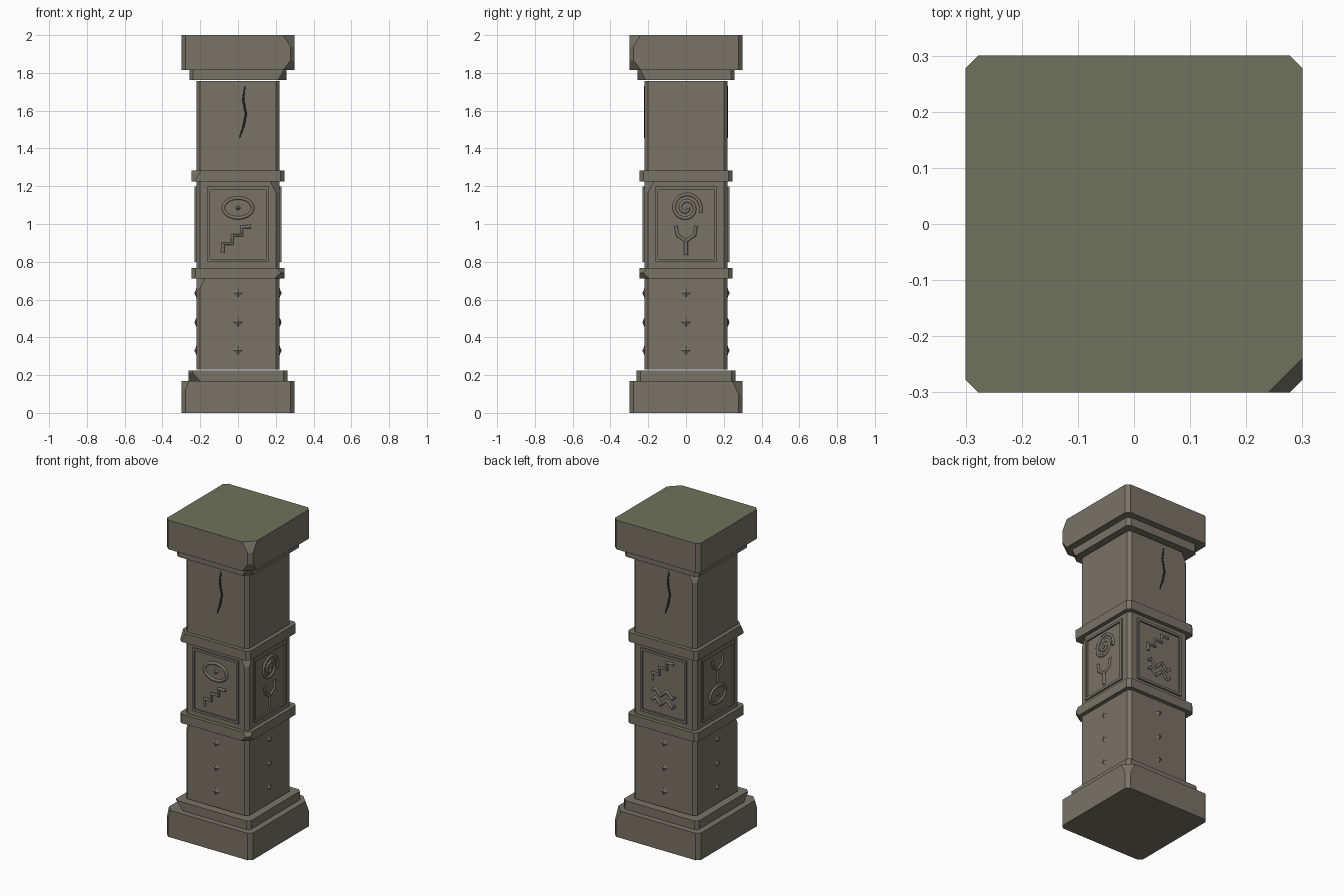
import bpy, bmesh, math
from mathutils import Vector, Matrix

if "Cube" in bpy.data.objects:
    bpy.data.objects.remove(bpy.data.objects["Cube"])


def material(name, col):
    m = bpy.data.materials.new(name)
    m.diffuse_color = (*col, 1)
    m.use_nodes = True
    m.node_tree.nodes["Principled BSDF"].inputs["Base Color"].default_value = m.diffuse_color
    return m


STONE = material("stone", (0.19, 0.172, 0.135))
MOSS = material("mossy_stone", (0.155, 0.17, 0.10))
DARK = material("crack_dark", (0.012, 0.011, 0.01))
S = 0.22  # shaft half width


def finish(name, bm, mats):
    bmesh.ops.recalc_face_normals(bm, faces=bm.faces)
    me = bpy.data.meshes.new(name)
    bm.to_mesh(me)
    bm.free()
    for m in mats:
        me.materials.append(m)
    ob = bpy.data.objects.new(name, me)
    bpy.context.collection.objects.link(ob)
    return ob


def block(name, h, z0, z1, c=0.02, chips=(), mossy=False):
    """Square block with chamfered upright corners; chips = (sx, sy, top, reach, depth)."""
    bm = bmesh.new()
    q = h - c
    ring = [(q, -h), (h, -q), (h, q), (q, h), (-q, h), (-h, q), (-h, -q), (-q, -h)]
    base = bm.faces.new([bm.verts.new((x, y, z0)) for x, y in ring])
    up = bmesh.ops.extrude_face_region(bm, geom=[base])["geom"]
    for v in up:
        if isinstance(v, bmesh.types.BMVert):
            v.co.z = z1
    if len(bm.faces) < 10:
        bm.faces.new([v for v in sorted(bm.verts, key=lambda v: v.co.z)[:8]])
    bmesh.ops.recalc_face_normals(bm, faces=bm.faces)
    for sx, sy, top, reach, depth in chips:
        k = (reach - c) / depth * (1 if top else -1)
        p = Vector((sx * (h - reach), sy * h, z1 if top else z0))
        cut = bmesh.ops.bisect_plane(bm, geom=bm.verts[:] + bm.edges[:] + bm.faces[:],
                                     plane_co=p, plane_no=(sx, sy, k), clear_outer=True)
        edges = [e for e in cut["geom_cut"] if isinstance(e, bmesh.types.BMEdge)]
        bmesh.ops.edgenet_fill(bm, edges=edges)
    bmesh.ops.recalc_face_normals(bm, faces=bm.faces)
    if mossy:
        for f in bm.faces:
            if f.normal.z > 0.9:
                f.material_index = 1
    return finish(name, bm, (STONE, MOSS))


def on_face(ob, k):
    """Turn a front-face part to side k: 0 front, 1 right, 2 back, 3 left."""
    ob.matrix_world = Matrix.Rotation(k * math.pi / 2, 4, 'Z') @ ob.matrix_world
    return ob


def tube(name, k, lines, r=0.01, closed=False, mat=STONE, flat=1.0, taper=False):
    """Raised line carved on the shaft face, points given as (x, z)."""
    cu = bpy.data.curves.new(name, 'CURVE')
    cu.dimensions = '3D'
    cu.bevel_depth, cu.bevel_resolution, cu.use_fill_caps = r, 1, True
    for pts in lines:
        sp = cu.splines.new('POLY')
        sp.points.add(len(pts) - 1)
        for i, (x, z) in enumerate(pts):
            sp.points[i].co = (x, 0, z, 1)
            if taper:
                sp.points[i].radius = 0.5 if i in (0, len(pts) - 1) else 1
        sp.use_cyclic_u = closed
    cu.materials.append(mat)
    ob = bpy.data.objects.new(name, cu)
    bpy.context.collection.objects.link(ob)
    ob.matrix_world = Matrix.Translation((0, -S, 0)) @ Matrix.Diagonal((1, flat, 1, 1))
    on_face(ob, k)
    bpy.ops.object.select_all(action='DESELECT')
    ob.select_set(True)
    bpy.context.view_layer.objects.active = ob
    bpy.ops.object.convert(target='MESH')


def stud(name, k, x, z, r, height):
    bm = bmesh.new()
    rim = [bm.verts.new((x + dx * r, -S + 0.002, z + dz * r)) for dx, dz in ((1, 0), (0, 1), (-1, 0), (0, -1))]
    tip = bm.verts.new((x, -S - height, z))
    bm.faces.new(rim)
    for i in range(4):
        bm.faces.new((rim[i], rim[(i + 1) % 4], tip))
    on_face(finish(name, bm, (STONE,)), k)


def frame(name, k, w, z0, z1, t, height):
    bm = bmesh.new()
    zc, zh = (z0 + z1) / 2, z1 - z0
    bars = [(0, z0 + t / 2, 2 * w, t), (0, z1 - t / 2, 2 * w, t),
            (-w + t / 2, zc, t, zh - 2 * t), (w - t / 2, zc, t, zh - 2 * t)]
    for x, z, sx, sz in bars:
        bmesh.ops.create_cube(bm, size=1, matrix=Matrix.Translation((x, -S, z))
                              @ Matrix.Diagonal((sx, 2 * height, sz, 1)))
    on_face(finish(name, bm, (STONE,)), k)


# glyphs, each centred on height z
def eye(k, z):
    pts = [(0.078 * math.cos(a), z + 0.053 * math.sin(a))
           for a in (i * math.tau / 20 for i in range(20))]
    tube("eye_glyph", k, [pts], closed=True)
    stud("eye_pupil", k, 0, z, 0.018, 0.012)


def stairs(k, z):
    pts = [(-0.08, -0.07), (-0.08, -0.025), (-0.03, -0.025), (-0.03, 0.02),
           (0.02, 0.02), (0.02, 0.065), (0.07, 0.065)]
    tube("stair_glyph", k, [[(x, z + dz) for x, dz in pts]])


def spiral(k, z):
    pts = []
    for i in range(33):
        t = i / 32
        a, r = -t * 2.05 * math.tau, 0.012 + 0.07 * t
        pts.append((r * math.cos(a), z + r * math.sin(a)))
    tube("spiral_glyph", k, [pts])


def fork(k, z):
    arms = [[(0, z - 0.01), (s * 0.045, z + 0.02), (s * 0.054, z + 0.07)] for s in (-1, 1)]
    tube("fork_glyph", k, [[(0, z - 0.085), (0, z - 0.005)]] + arms)


def waves(k, z):
    rows = [[(-0.08 + 0.02 * i, z + dz + 0.02 * math.sin(i * math.pi / 2)) for i in range(9)]
            for dz in (0.028, -0.028)]
    tube("wave_glyph", k, rows)


# stacked blocks
block("plinth", 0.3, 0, 0.17, 0.022, [(1, 1, True, 0.055, 0.07), (-1, -1, True, 0.04, 0.05)])
block("base_step", 0.262, 0.17, 0.224, 0.02, [(-1, -1, False, 0.06, 0.045)])
block("lower_shaft", S, 0.23, 0.712, 0.02, [(-1, -1, True, 0.045, 0.05)])
block("lower_band", 0.245, 0.711, 0.768, 0.02,
      [(1, -1, True, 0.04, 0.025), (1, -1, False, 0.05, 0.03)], True)
block("middle_shaft", S, 0.767, 1.226, 0.02, [(1, -1, True, 0.05, 0.06)])
block("upper_band", 0.245, 1.225, 1.284, 0.02, [(-1, -1, True, 0.05, 0.05)], True)
block("upper_shaft", S, 1.283, 1.757, 0.02, [(-1, 1, True, 0.05, 0.06)])
block("neck", 0.258, 1.763, 1.817, 0.02, [(1, -1, False, 0.045, 0.045)])
block("capital", 0.3, 1.816, 2.0, 0.022,
      [(1, -1, True, 0.06, 0.06), (1, -1, False, 0.06, 0.05)], True)

# carved panels
glyphs = [(eye, stairs), (spiral, fork), (stairs, waves), (fork, eye)]
for k, (upper, lower) in enumerate(glyphs):
    frame("panel_frame", k, 0.162, 0.80, 1.198, 0.015, 0.01)
    upper(k, 1.085)
    lower(k, 0.92)
    for z in (0.33, 0.48, 0.635):
        stud("diamond_stud", k, 0, z, 0.03, 0.011)

# cracks on front and back
crack = [(0.037, 1.73), (0.027, 1.66), (0.042, 1.58), (0.03, 1.52), (0.008, 1.455)]
for k in (0, 2):
    tube("crack", k, [crack], r=0.007, mat=DARK, flat=0.5, taper=True)
